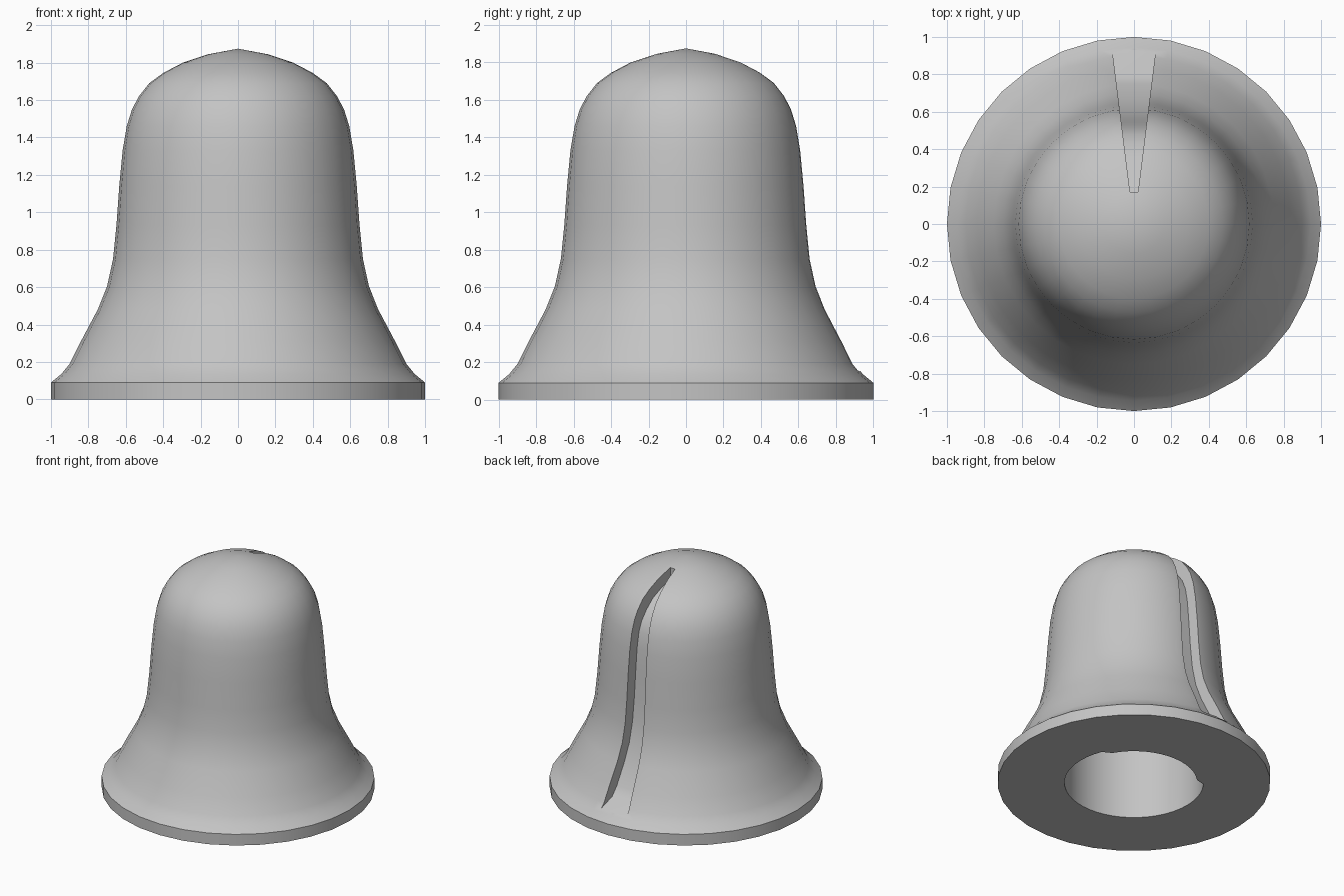
import bpy, bmesh, math

cube = bpy.data.objects.get("Cube")
if cube:
    bpy.data.objects.remove(cube, do_unlink=True)

grey = bpy.data.materials.new("plain grey")
grey.use_nodes = True
grey.diffuse_color = (0.55, 0.55, 0.55, 1)
grey.node_tree.nodes["Principled BSDF"].inputs["Base Color"].default_value = (0.55, 0.55, 0.55, 1)


def finish(name, bm):
    bmesh.ops.recalc_face_normals(bm, faces=bm.faces)
    mesh = bpy.data.meshes.new(name)
    bm.to_mesh(mesh)
    bm.free()
    mesh.materials.append(grey)
    obj = bpy.data.objects.new(name, mesh)
    bpy.context.collection.objects.link(obj)
    return obj


def lathe(name, profile, sides, scale=lambda a: 1.0):
    """Turn a profile that starts and ends on the axis into a closed solid."""
    bm = bmesh.new()
    top = bm.verts.new((0, 0, profile[0][1]))
    bottom = bm.verts.new((0, 0, profile[-1][1]))
    rings = []
    for r, z in profile[1:-1]:
        ring = []
        for i in range(sides):
            a = math.tau * i / sides
            k = r * scale(math.degrees(a))
            ring.append(bm.verts.new((k * math.cos(a), k * math.sin(a), z)))
        rings.append(ring)
    for i in range(sides):
        j = (i + 1) % sides
        bm.faces.new((top, rings[0][i], rings[0][j]))
        bm.faces.new((bottom, rings[-1][j], rings[-1][i]))
        for a, b in zip(rings, rings[1:]):
            bm.faces.new((a[i], b[i], b[j], a[j]))
    return finish(name, bm)


# Bell body
body = lathe("bell_body", [
    (0, 1.875), (.16, 1.845), (.295, 1.8), (.4, 1.745), (.475, 1.69), (.53, 1.62),
    (.567, 1.55), (.595, 1.46), (.617, 1.33), (.635, 1.14), (.65, .93), (.668, .75),
    (.70, .605), (.75, .48), (.84, .31), (.90, .19), (.945, .135), (1, .09), (1, 0), (0, 0)], 32)

# Hollow inside, with a thicker wall behind the groove
bore = lathe("bore_cutter", [
    (0, 1.68), (.28, 1.63), (.42, 1.53), (.49, 1.38), (.51, 1.2), (.51, -.1), (0, -.1)],
    48, lambda a: .91 if 29 < a < 136 else 1.0)

# Tapered groove down the back: floor line, then closed outside the bell
groove_line = [
    (.17, 1.75), (.27, 1.71), (.36, 1.66), (.43, 1.59), (.48, 1.52), (.51, 1.44), (.53, 1.32),
    (.545, 1.14), (.56, .93), (.58, .74), (.615, .58), (.67, .44), (.75, .28), (.80, .21),
    (.93, .15), (.93, 2.1), (.17, 2.1)]
bm = bmesh.new()
left, right = [[bm.verts.new((s * .125 * y, y, z)) for y, z in groove_line] for s in (1, -1)]
bm.faces.new(left)
bm.faces.new(right[::-1])
for i in range(len(left)):
    j = (i + 1) % len(left)
    bm.faces.new((left[i], right[i], right[j], left[j]))
groove = finish("groove_cutter", bm)

bpy.context.view_layer.objects.active = body
body.select_set(True)
for cutter in (bore, groove):
    mod = body.modifiers.new(cutter.name, 'BOOLEAN')
    mod.operation = 'DIFFERENCE'
    mod.solver = 'EXACT'
    mod.object = cutter
    bpy.ops.object.modifier_apply(modifier=mod.name)
    bpy.data.objects.remove(cutter, do_unlink=True)

bpy.ops.object.shade_smooth_by_angle(angle=math.radians(32))
